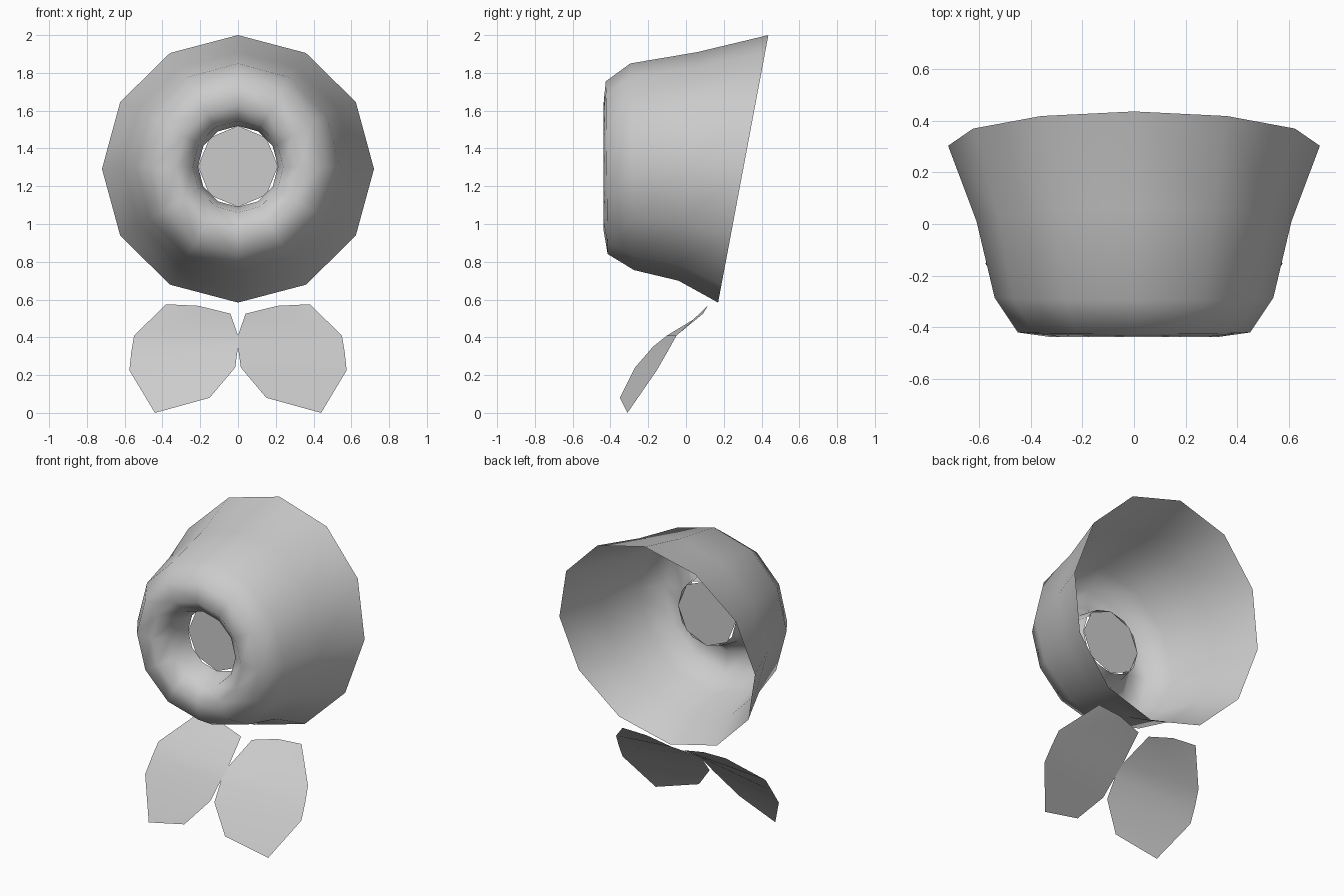
import bpy, bmesh, math

if "Cube" in bpy.data.objects:
    bpy.data.objects.remove(bpy.data.objects["Cube"])


def finish(name, bm, recalc=True):
    if recalc:
        bmesh.ops.recalc_face_normals(bm, faces=bm.faces)
    me = bpy.data.meshes.new(name)
    bm.to_mesh(me)
    bm.free()
    for p in me.polygons:
        p.use_smooth = True
    ob = bpy.data.objects.new(name, me)
    bpy.context.collection.objects.link(ob)
    return ob


def ring(bm, sides, rx, rz, y, tilt, zc):
    """Ring facing -y; tilt is the y offset at its top vertex."""
    return [bm.verts.new((rx * math.sin(a), y + tilt * math.cos(a), zc + rz * math.cos(a)))
            for a in (2 * math.pi * i / sides for i in range(sides))]


# Flower cup: flared open rim at the back, rounded front lip curling into the throat
# rx, rz, y, tilt, z centre
profile = [
    (0.72, 0.708, 0.303, 0.133, 1.292),
    (0.61, 0.605, 0.01, 0.05, 1.305),
    (0.54, 0.547, -0.285, -0.01, 1.303),
    (0.45, 0.457, -0.42, -0.005, 1.298),
    (0.33, 0.33, -0.437, 0.0, 1.30),
    (0.24, 0.242, -0.37, 0.0, 1.303),
    (0.212, 0.214, -0.22, 0.0, 1.305),
]
N = 12
bm = bmesh.new()
rings = [ring(bm, N, *p) for p in profile]
for a, b in zip(rings, rings[1:]):
    for i in range(N):
        j = (i + 1) % N
        # outer side of the shell faces outwards
        bm.faces.new((a[i], a[j], b[j], b[i]))
finish("flower_cup", bm, recalc=False)

# Octagonal disc closing the throat
bm = bmesh.new()
bm.faces.new(ring(bm, 8, 0.212, 0.215, -0.22, 0.0, 1.305)[::-1])
finish("throat_disc", bm, recalc=False)

# Pair of leaves: inner and outer edge joined by a strip, then mirrored
inner = [(0.04, 0.09, 0.525), (0.0, -0.10, 0.41), (0.0, -0.175, 0.35),
         (0.015, -0.27, 0.24), (0.15, -0.35, 0.08)]
outer = [(0.38, 0.125, 0.575), (0.55, -0.05, 0.41), (0.565, -0.10, 0.32),
         (0.575, -0.155, 0.225), (0.44, -0.31, 0.0)]
bm = bmesh.new()
vi = [bm.verts.new(p) for p in inner]
vo = [bm.verts.new(p) for p in outer]
crown = bm.verts.new((0.21, 0.115, 0.567))
bm.faces.new((vi[0], vi[1], vo[1], crown))
bm.faces.new((crown, vo[1], vo[0]))
for k in range(1, 4):
    bm.faces.new((vi[k], vi[k + 1], vo[k + 1], vo[k]))
leaf = finish("leaves", bm, recalc=False)
mod = leaf.modifiers.new("mirror", 'MIRROR')
mod.use_axis = (True, False, False)
mod.use_mirror_merge = False
